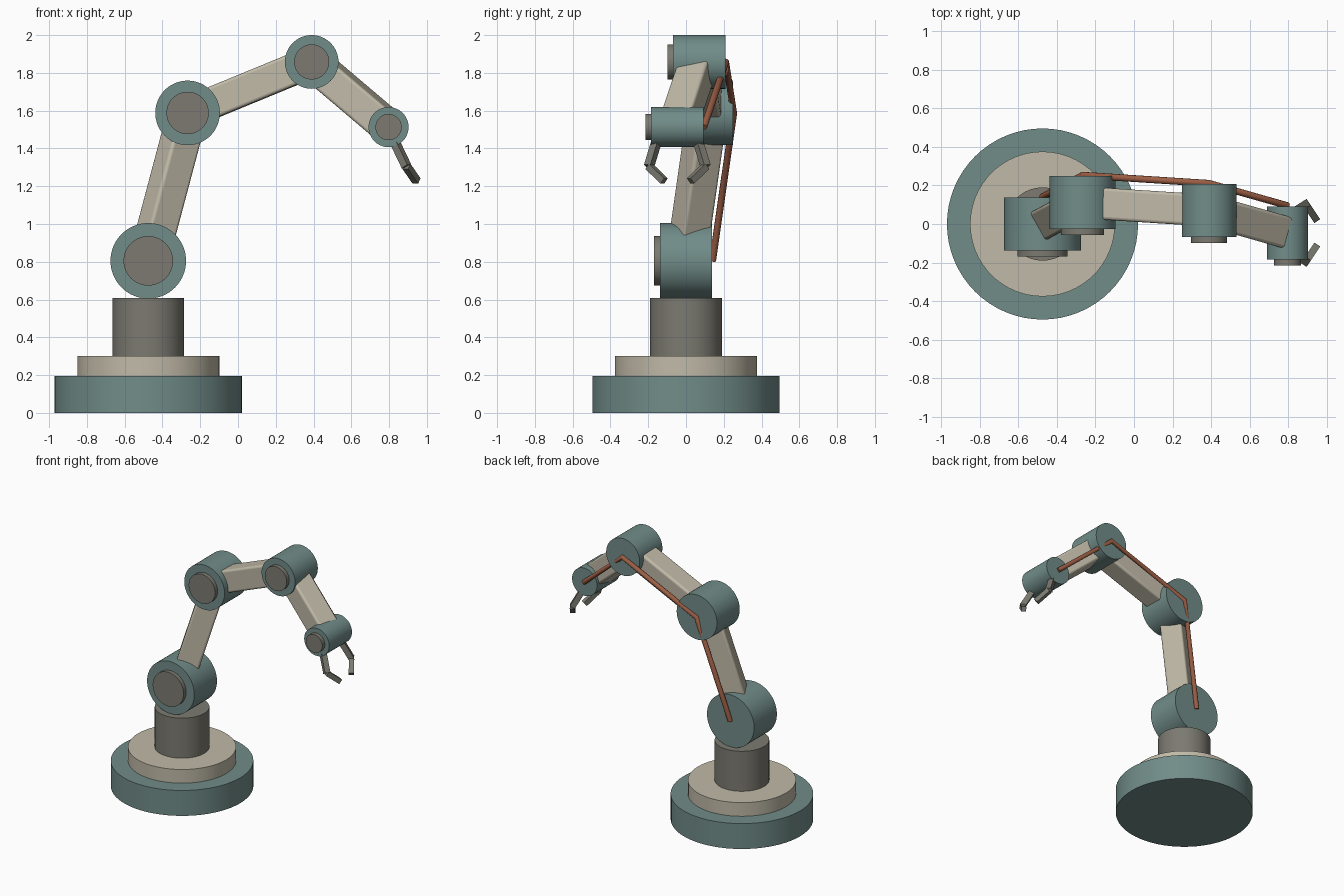
import bpy, math
from mathutils import Vector

if "Cube" in bpy.data.objects:
    bpy.data.objects.remove(bpy.data.objects["Cube"])


def material(name, rgb):
    m = bpy.data.materials.new(name)
    m.diffuse_color = (*rgb, 1)
    m.use_nodes = True
    m.node_tree.nodes["Principled BSDF"].inputs["Base Color"].default_value = m.diffuse_color
    return m


TEAL = material("teal_paint", (0.165, 0.265, 0.25))
CREAM = material("cream_paint", (0.53, 0.49, 0.39))
GREY = material("grey_metal", (0.20, 0.195, 0.165))
COPPER = material("copper_cable", (0.34, 0.115, 0.06))


def finish(name, mat):
    ob = bpy.context.object
    ob.name = name
    ob.data.materials.append(mat)
    return ob


def disc(name, mat, x, y, z0, z1, r):
    """Upright cylinder between two heights."""
    bpy.ops.mesh.primitive_cylinder_add(vertices=64, radius=r, depth=z1 - z0,
                                        location=(x, y, (z0 + z1) / 2))
    bpy.ops.object.shade_smooth_by_angle()
    return finish(name, mat)


def drum(name, mat, x, z, y0, y1, r):
    """Cylinder lying along y."""
    bpy.ops.mesh.primitive_cylinder_add(vertices=64, radius=r, depth=y1 - y0,
                                        location=(x, (y0 + y1) / 2, z),
                                        rotation=(math.pi / 2, 0, 0))
    bpy.ops.object.shade_smooth_by_angle()
    return finish(name, mat)


def beam(name, mat, a, b, size, bevel):
    """Square bar from point a to point b."""
    a, b = Vector(a), Vector(b)
    d = b - a
    bpy.ops.mesh.primitive_cube_add(size=1, location=(a + b) / 2,
                                    rotation=d.to_track_quat('Z', 'Y').to_euler())
    ob = finish(name, mat)
    ob.scale = (size, size, d.length)
    bpy.ops.object.transform_apply(location=False, rotation=False, scale=True)
    if bevel:
        mod = ob.modifiers.new("edge_bevel", 'BEVEL')
        mod.width, mod.segments = bevel, 3
        bpy.ops.object.shade_smooth_by_angle()
    return ob


# Pedestal
BX = -0.475
disc("base_disc", TEAL, BX, 0, 0, 0.195, 0.496)
disc("turntable", CREAM, BX, 0, 0.195, 0.30, 0.376)
disc("column", GREY, BX, 0, 0.30, 0.607, 0.19)

# Joints: name, centre, radius
HALF = 0.138
joints = [
    ("shoulder", Vector((BX, 0.0, 0.805)), 0.20),
    ("elbow", Vector((-0.267, 0.112, 1.588)), 0.171),
    ("forearm", Vector((0.39, 0.07, 1.858)), 0.142),
    ("wrist", Vector((0.797, -0.046, 1.513)), 0.106),
]
for name, c, r in joints:
    drum(name + "_joint", TEAL, c.x, c.z, c.y - HALF, c.y + HALF, r)
    drum(name + "_cap", GREY, c.x, c.z, c.y - HALF - 0.031, c.y - HALF + 0.02, r * 0.655)

# Arm links between neighbouring joints
for (n0, a, _), (n1, b, _) in zip(joints, joints[1:]):
    beam(f"{n0}_to_{n1}_link", CREAM, a, b, 0.166, 0.016)

# Cable along the back of the joints
cu = bpy.data.curves.new("cable", 'CURVE')
cu.dimensions = '3D'
cu.bevel_depth, cu.bevel_resolution, cu.use_fill_caps = 0.018, 3, True
sp = cu.splines.new('POLY')
sp.points.add(len(joints) - 1)
for p, (_, c, _) in zip(sp.points, joints):
    p.co = (c.x, c.y + HALF + 0.003, c.z, 1)
cable = bpy.data.objects.new("cable", cu)
bpy.context.collection.objects.link(cable)
cu.materials.append(COPPER)

# Gripper fingers, mirrored about the wrist centre
w = joints[-1][1]
for side, s in (("front", -1), ("back", 1)):
    root = (w.x, w.y + s * 0.09, w.z - 0.01)
    knuckle = (0.892, w.y + s * 0.15, 1.305)
    tip = (0.945, w.y + s * 0.07, 1.228)
    beam(side + "_finger_upper", GREY, root, knuckle, 0.04, 0)
    beam(side + "_finger_tip", GREY, knuckle, tip, 0.036, 0)
